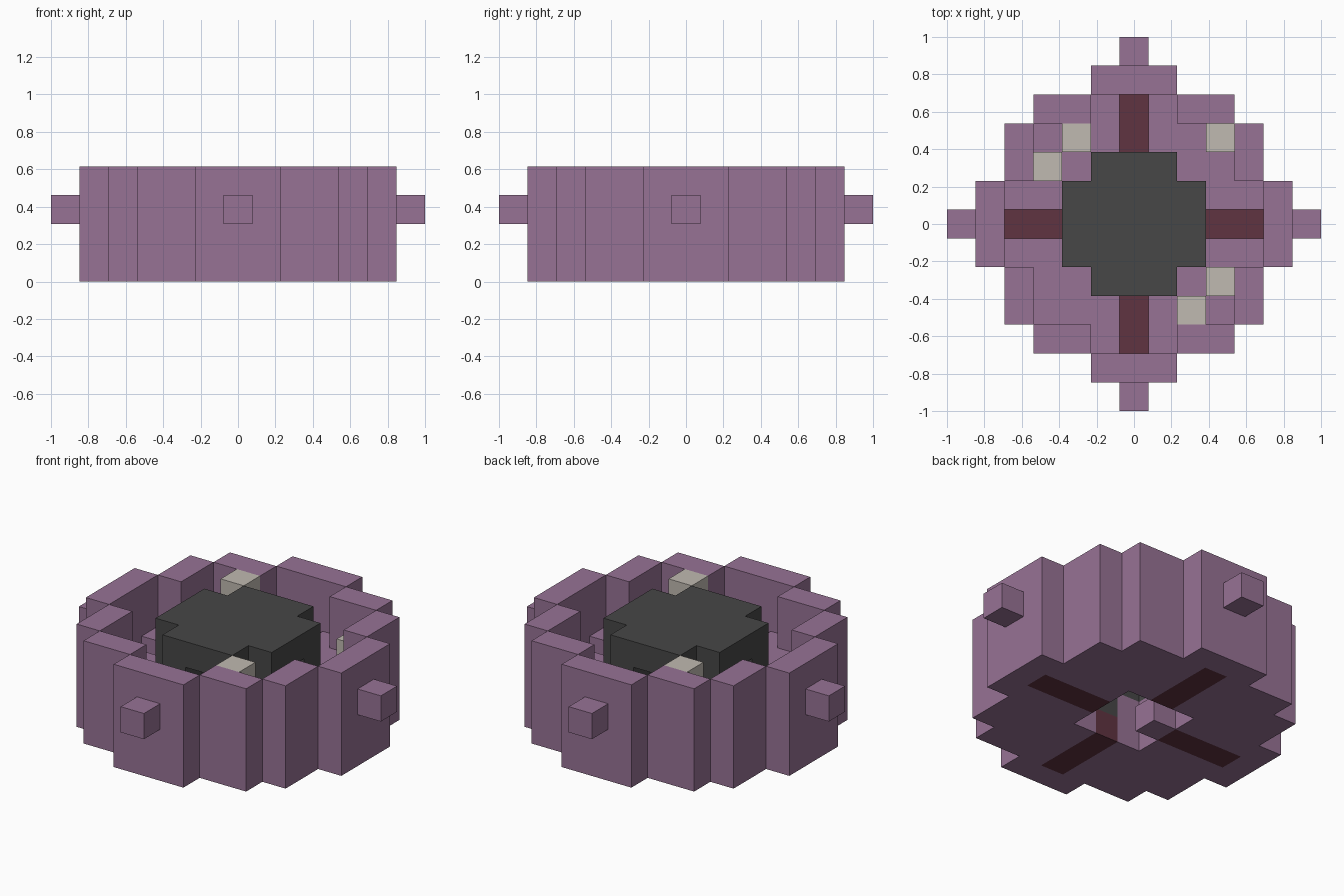
import bpy, bmesh
from mathutils import Vector

old = bpy.data.objects.get("Cube")
if old:
    bpy.data.objects.remove(old, do_unlink=True)

U = 2 / 13                        # edge of one block
HALF_WIDTH = [5, 5, 4, 4, 3, 1]   # stepped outline, by row from the middle


def material(name, rgb):
    m = bpy.data.materials.new(name)
    m.use_nodes = True
    m.diffuse_color = (*rgb, 1)
    m.node_tree.nodes["Principled BSDF"].inputs["Base Color"].default_value = (*rgb, 1)
    return m


purple = material("dusty_purple", (0.31, 0.17, 0.30))
maroon = material("dark_maroon", (0.115, 0.034, 0.052))
charcoal = material("charcoal", (0.063, 0.063, 0.063))
bone = material("pale_bone", (0.53, 0.49, 0.44))

PARTS = {"outer_wall": purple, "floor": purple, "side_knobs": purple,
         "floor_channels": maroon, "core_housing": charcoal, "pale_blocks": bone}
SIDES = [(1, 0), (-1, 0), (0, 1), (0, -1)]
cells = {}


def fill(part, i, j, low, high):
    for k in range(low, high):
        cells[i, j, k] = part


def inside(i, j):
    return abs(j) < len(HALF_WIDTH) and abs(i) <= HALF_WIDTH[abs(j)]


# Wall around the stepped outline, floor within, maroon cross channels
for i in range(-5, 6):
    for j in range(-5, 6):
        if not inside(i, j):
            continue
        a, b = abs(i), abs(j)
        if not all(inside(i + dx, j + dy) for dx, dy in SIDES):
            fill("outer_wall", i, j, 0, 4)
        elif max(a, b) > 1:
            if a == 0 or b == 0:
                fill("floor_channels", i, j, 0, 1)
            else:
                fill("floor", i, j, 0, 2)
        # Hollow core with a solid lid and an opening on each side
        if max(a, b) <= 2 and a + b < 4:
            fill("core_housing", i, j, 3, 4)
            if max(a, b) == 2:
                if min(a, b) == 0:
                    fill("core_housing", i, j, 1, 2)
                else:
                    fill("core_housing", i, j, 2, 3)

# Single block projecting into the hole underneath
fill("floor", -1, 0, 0, 1)

# Knobs on the four sides
for dx, dy in SIDES:
    fill("side_knobs", 6 * dx, 6 * dy, 2, 3)

# Pale blocks standing on the floor
for i, j, top in [(-2, 3, 4), (2, -3, 4), (-3, 2, 3), (3, -2, 3), (3, 3, 3)]:
    fill("pale_blocks", i, j, 2, top)


def build(part, mat):
    """Make one object from the exposed block faces of a part."""
    bm = bmesh.new()
    for cell, owner in cells.items():
        if owner != part:
            continue
        centre = Vector(cell) + Vector((0, 0, 0.5))
        for axis in range(3):
            for sign in (1, -1):
                n = Vector((0, 0, 0))
                n[axis] = sign
                if tuple(int(c + d) for c, d in zip(cell, n)) in cells:
                    continue
                u = Vector((0, 0, 0))
                u[(axis + 1) % 3] = 0.5
                v = n.cross(u)
                mid = centre + n / 2
                corners = (mid - u - v, mid + u - v, mid + u + v, mid - u + v)
                bm.faces.new([bm.verts.new(c * U) for c in corners])
    bmesh.ops.remove_doubles(bm, verts=bm.verts, dist=U / 100)
    mesh = bpy.data.meshes.new(part)
    bm.to_mesh(mesh)
    bm.free()
    mesh.materials.append(mat)
    bpy.context.collection.objects.link(bpy.data.objects.new(part, mesh))


for part, mat in PARTS.items():
    build(part, mat)
